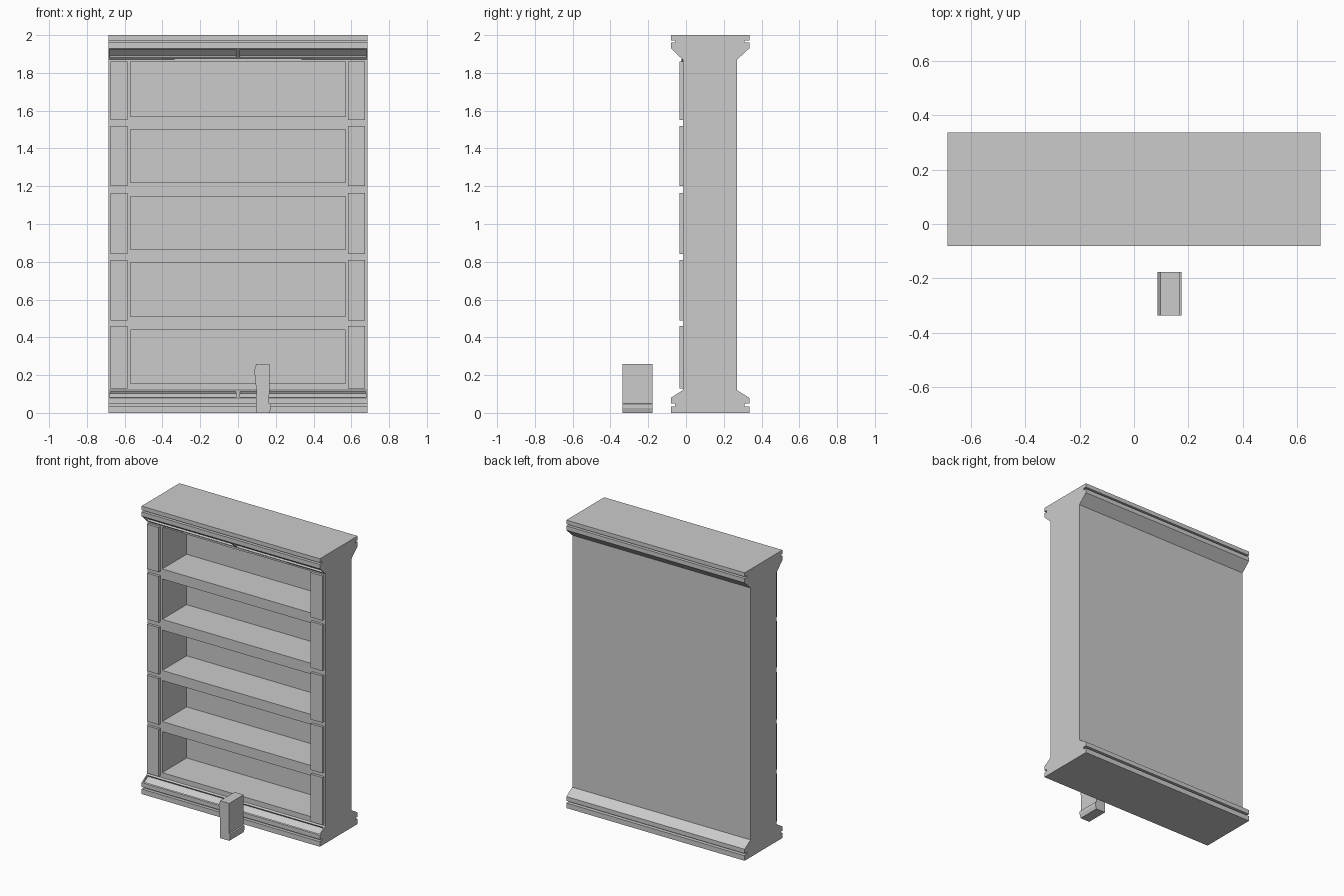
import bpy, bmesh, math
from mathutils import Vector

if "Cube" in bpy.data.objects:
    bpy.data.objects.remove(bpy.data.objects["Cube"])


def mesh_object(name, bm):
    bmesh.ops.recalc_face_normals(bm, faces=bm.faces)
    me = bpy.data.meshes.new(name)
    bm.to_mesh(me)
    bm.free()
    ob = bpy.data.objects.new(name, me)
    bpy.context.collection.objects.link(ob)
    return ob


def prism(bm, pts, offset):
    """Extrude a closed outline of 3D points by an offset."""
    face = bm.faces.new([bm.verts.new(p) for p in pts])
    res = bmesh.ops.extrude_face_region(bm, geom=[face], use_keep_orig=True)
    verts = [g for g in res["geom"] if isinstance(g, bmesh.types.BMVert)]
    bmesh.ops.translate(bm, verts=verts, vec=offset)


def along_x(bm, yz, x0, x1):
    prism(bm, [(x0, y, z) for y, z in yz], (x1 - x0, 0, 0))


def along_y(bm, xz, y0, y1):
    prism(bm, [(x, y0, z) for x, z in xz], (0, y1 - y0, 0))


def box(bm, x0, x1, y0, y1, z0, z1):
    along_x(bm, [(y0, z0), (y1, z0), (y1, z1), (y0, z1)], x0, x1)


def cut(target, cutter):
    mod = target.modifiers.new("cut", "BOOLEAN")
    mod.operation, mod.solver, mod.object = "DIFFERENCE", "EXACT", cutter
    bpy.context.view_layer.objects.active = target
    bpy.ops.object.modifier_apply(modifier=mod.name)
    bpy.data.objects.remove(cutter)


W = 0.685

# Carcass with moulded plinth and cornice, as one profile swept across the width
front = [(-0.08, 0), (-0.08, 0.035), (-0.058, 0.035), (-0.058, 0.05),
         (-0.08, 0.05), (-0.08, 0.08), (-0.017, 0.12),
         (-0.017, 1.87), (-0.08, 1.93), (-0.08, 1.96), (-0.058, 1.96),
         (-0.058, 1.972), (-0.08, 1.972), (-0.08, 2)]
back = [(0.335, 0), (0.335, 0.035), (0.31, 0.035), (0.31, 0.05),
        (0.335, 0.05), (0.335, 0.08), (0.27, 0.12),
        (0.27, 1.87), (0.335, 1.93), (0.335, 1.96), (0.31, 1.96),
        (0.31, 1.972), (0.335, 1.972), (0.335, 2)]
bm = bmesh.new()
along_x(bm, front + back[::-1], -W, W)
carcass = mesh_object("bookcase_carcass", bm)

# Shelf openings and the sunk panels in both sloping mouldings
bm = bmesh.new()
for z0, z1 in [(0.155, 0.44), (0.51, 0.795), (0.865, 1.145),
               (1.22, 1.50), (1.57, 1.86)]:
    box(bm, -0.57, 0.57, -0.15, 0.25, z0, z1)
for a, b, up in [((-0.08, 1.93), (-0.017, 1.87), 1),
                 ((-0.08, 0.08), (-0.017, 0.12), -1)]:
    a, b = Vector(a), Vector(b)
    d = b - a
    n = Vector((-d.y, d.x)).normalized() * up
    lo, hi = a + d * 0.12, a + d * 0.82
    quad = [lo - n * 0.01, hi - n * 0.01, hi + n * 0.012, lo + n * 0.012]
    for x0, x1 in [(-0.677, -0.01), (0.01, 0.677)]:
        along_x(bm, quad, x0, x1)
cut(carcass, mesh_object("opening_cutter", bm))

# Bowed lip under the cornice
bm = bmesh.new()
arc = [(x / 10 * 0.4, 1.873 - 0.006 * (1 + math.cos(math.pi * x / 10)))
       for x in range(-10, 11)]
along_y(bm, arc + [(0.4, 1.876), (-0.4, 1.876)], -0.024, -0.016)
mesh_object("cornice_lip", bm)

# Raised panels on the front stiles
for i, (z0, z1) in enumerate([(0.13, 0.46), (0.49, 0.81), (0.84, 1.165),
                              (1.20, 1.52), (1.55, 1.86)]):
    for side, x0, x1 in [("left", -0.675, -0.585), ("right", 0.582, 0.672)]:
        bm = bmesh.new()
        box(bm, x0, x1, -0.035, -0.016, z0, z1)
        mesh_object(f"stile_panel_{side}_{i + 1}", bm)

# Loose book standing in front
bm = bmesh.new()
along_y(bm, [(0.095, 0), (0.167, 0), (0.175, 0.025), (0.175, 0.048),
             (0.165, 0.05), (0.167, 0.26), (0.097, 0.26), (0.086, 0.225),
             (0.097, 0.12)], -0.335, -0.177)
mesh_object("loose_book", bm)
